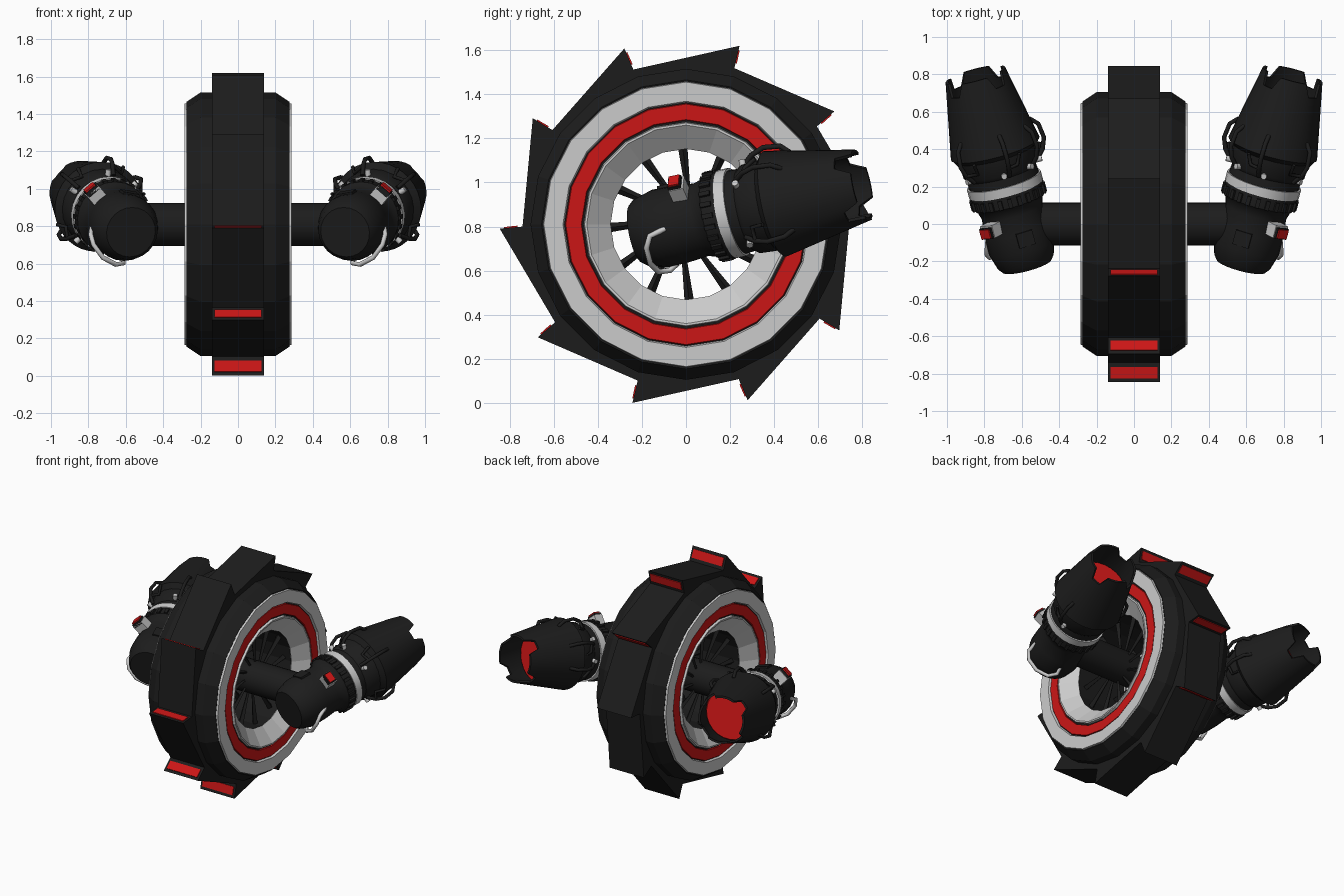
import bpy, bmesh
from math import sin, cos, pi, radians
from mathutils import Vector, Matrix

if "Cube" in bpy.data.objects:
    bpy.data.objects.remove(bpy.data.objects["Cube"])

CZ = 0.81          # wheel centre height


def mat(name, col):
    m = bpy.data.materials.new(name)
    m.diffuse_color = (*col, 1)
    m.use_nodes = True
    m.node_tree.nodes["Principled BSDF"].inputs["Base Color"].default_value = m.diffuse_color
    return m


BLACK = mat("black_rubber", (0.012, 0.012, 0.012))
RED = mat("red_glow", (0.6, 0.008, 0.008))
STEEL = mat("steel", (0.55, 0.55, 0.55))


def finish(name, bm, m, mirror=False, smooth=False):
    bmesh.ops.recalc_face_normals(bm, faces=bm.faces)
    me = bpy.data.meshes.new(name)
    bm.to_mesh(me)
    bm.free()
    ob = bpy.data.objects.new(name, me)
    bpy.context.collection.objects.link(ob)
    me.materials.append(m)
    if mirror:
        ob.modifiers.new("mirror", 'MIRROR')
    if smooth:
        bpy.context.view_layer.objects.active = ob
        ob.select_set(True)
        bpy.ops.object.shade_smooth_by_angle(angle=radians(35))
        ob.select_set(False)
    return ob


def lathe(name, prof, segs, M, m, closed=True, tweak=None, **kw):
    """Spin (height, radius) points round local z, then move by M."""
    bm = bmesh.new()
    cols = []
    for i in range(segs):
        a = 2 * pi * i / segs
        col = []
        for j, (h, r) in enumerate(prof):
            if tweak:
                h, r = tweak(i, j, h, r)
            col.append(bm.verts.new(M @ Vector((r * cos(a), r * sin(a), h))))
        cols.append(col)
    n = len(prof)
    for i in range(segs):
        A, B = cols[i], cols[(i + 1) % segs]
        for j in range(n if closed else n - 1):
            k = (j + 1) % n
            bm.faces.new((A[j], A[k], B[k], B[j]))
    if not closed:
        bm.faces.new([c[0] for c in cols])
        bm.faces.new([c[-1] for c in cols])
    return finish(name, bm, m, **kw)


def prisms(name, outlines, hw, m):
    """Extrude (angle, radius) outlines across the wheel width."""
    bm = bmesh.new()
    for pts in outlines:
        L, R = [[bm.verts.new((s * hw, r * cos(radians(a)), CZ + r * sin(radians(a))))
                 for a, r in pts] for s in (-1, 1)]
        bm.faces.new(L)
        bm.faces.new(R)
        for i in range(len(pts)):
            k = (i + 1) % len(pts)
            bm.faces.new((L[i], L[k], R[k], R[i]))
    return finish(name, bm, m)


def boxes(name, mats, m, **kw):
    bm = bmesh.new()
    for M in mats:
        bmesh.ops.create_cube(bm, size=1, matrix=M)
    return finish(name, bm, m, **kw)


# Wheel: tyre, side rings and hub
W = Matrix(((0, 0, 1, 0), (1, 0, 0, 0), (0, 1, 0, CZ), (0, 0, 0, 1)))
half = [(.2, .705), (.275, .655), (.268, .64), (.268, .45), (.195, .348)]
lathe("tyre", half + [(-x, r) for x, r in reversed(half)], 20, W, BLACK)
lathe("outer_rim_ring", [(.262, .65), (.285, .645), (.285, .558), (.262, .55)], 20, W, STEEL, mirror=True)
lathe("red_rim_ring", [(.26, .55), (.277, .545), (.277, .475), (.26, .47)], 20, W, RED, mirror=True)
lathe("inner_rim_ring", [(.262, .465), (.285, .46), (.285, .45), (.2, .342), (.19, .35)], 20, W, STEEL, mirror=True)
lathe("axle", [(-.62, .115), (.62, .115)], 24, W, BLACK, closed=False, smooth=True)

# Saw-tooth treads, each with a red panel on its steep face
teeth = [73.3 + 36 * i for i in range(10)]
prisms("tread_teeth", [[(a, .845), (a + 36, .742), (a + 36, .66), (a + 18, .66), (a - 1, .66)]
                       for a in teeth], .14, BLACK)
prisms("tread_panels", [[(a + 1, .825), (a - .45, .825), (a - .85, .765), (a + 1, .765)]
                        for a in teeth], .125, RED)

# Tapered spokes
bm = bmesh.new()
for i in range(12):
    R = Matrix.Translation((0, 0, CZ)) @ Matrix.Rotation(2 * pi * i / 12, 4, 'X')
    c = Matrix.Translation((.13, 0, .225)) @ Matrix.Rotation(.12, 4, 'X')
    bmesh.ops.create_cone(bm, segments=4, radius1=.008, radius2=.022, depth=.27,
                          cap_ends=True, matrix=R @ c)
finish("spokes", bm, BLACK, mirror=True)

# Gun frame: local z along the barrel, x outward, y up
d = Vector((.27, 1, .215)).normalized()
U = d.cross(Vector((0, 0, 1))).normalized()
V = U.cross(d)
P0 = Vector((.575, -.215, .77))
G = Matrix((U, V, d)).transposed().to_4x4()
# keep the frame right-handed for rotation of boxes
if G.determinant() < 0:
    G = G @ Matrix.Diagonal((1, 1, -1, 1))
G = Matrix.Translation(P0) @ G
T0 = (G.inverted() @ (P0 + d)).z      # +1 or -1 along the barrel


def at(t, ang, r):
    a = radians(ang)
    return P0 + d * t + (U * cos(a) + V * sin(a)) * r


def radial_box(t, ang, r, size):
    a = radians(ang)
    X = U * cos(a) + V * sin(a)
    M = Matrix((X, d.cross(X), d)).transposed().to_4x4()
    return Matrix.Translation(at(t, ang, r)) @ M @ Matrix.Diagonal((*size, 1))


def gun(name, prof, m, segs=24, **kw):
    return lathe(name, [(t * T0, r) for t, r in prof], segs, G, m, mirror=True, smooth=True, **kw)


gun("gun_body", [(-.01, .135), (.015, .155), (.1, .18), (.2, .178), (.3, .168), (.34, .18),
                 (.36, .198), (.42, .198), (.52, .19), (.54, .205), (.62, .21), (.68, .22)],
    BLACK, closed=False)
gun("gun_band", [(.425, .19), (.425, .204), (.475, .204), (.475, .19)], STEEL)
boxes("gun_collar_ribs", [radial_box(.385, 15 * i, .2, (.018, .022, .05)) for i in range(24)],
      BLACK, mirror=True)


# Notched muzzle shroud, open at the end
def notch(i, j, h, r):
    if j in (2, 3) and i % 9 in (3, 4, 5):
        return (h - .07 * T0, r + .015)
    return (h, r)


gun("muzzle_shroud", [(.62, .2), (.655, .245), (1.07, .165), (1.07, .15), (.7, .215)], BLACK,
    segs=36, tweak=lambda i, j, h, r: notch(i, j, h, r))
gun("muzzle_core", [(.84, .001), (.84, .19), (.86, .18), (.86, .001)], RED)

# Sight box with steel base and red cap
boxes("sight_base", [radial_box(.26, 48, .2, (.07, .085, .07))], STEEL, mirror=True)
boxes("sight_box", [radial_box(.255, 48, .235, (.03, .075, .06))], BLACK, mirror=True)
boxes("sight_cap", [radial_box(.255, 48, .253, (.012, .065, .05))], RED, mirror=True)
boxes("top_plate", [radial_box(.17, 100, .178, (.015, .09, .08))], BLACK, mirror=True)


def tube(name, pts, rad, m):
    for s, side in ((1, "right"), (-1, "left")):
        cu = bpy.data.curves.new(name, 'CURVE')
        cu.dimensions = '3D'
        cu.bevel_depth = rad
        cu.bevel_resolution = 2
        cu.use_fill_caps = True
        sp = cu.splines.new('POLY')
        sp.points.add(len(pts) - 1)
        for p, q in zip(sp.points, pts):
            p.co = (s * q.x, q.y, q.z, 1)
        cu.materials.append(m)
        bpy.context.collection.objects.link(bpy.data.objects.new(f"{name}_{side}", cu))


# Steel grab handle under the body
tube("grab_handle", [at(.17, -5, .17), at(.1, -10, .195), at(.07, -25, .2), at(.06, -50, .2),
                     at(.07, -75, .2), at(.11, -90, .195), at(.15, -92, .17)], .013, STEEL)

# Brackets and studs round the shroud base
for k, ang in enumerate((100, 145, 185, 40, -40)):
    tube(f"bracket_{k}", [at(.53, ang, .2), at(.58, ang, .245), at(.64, ang, .268),
                          at(.72, ang, .258), at(.76, ang, .22)], .012, BLACK)
    tube(f"bracket_brace_{k}", [at(.58, ang, .245), at(.58, ang + 15, .22),
                                at(.64, ang + 18, .25)], .01, BLACK)
    tube(f"stud_{k}", [at(.54, ang - 8, .19), at(.54, ang - 8, .228)], .016, STEEL)
